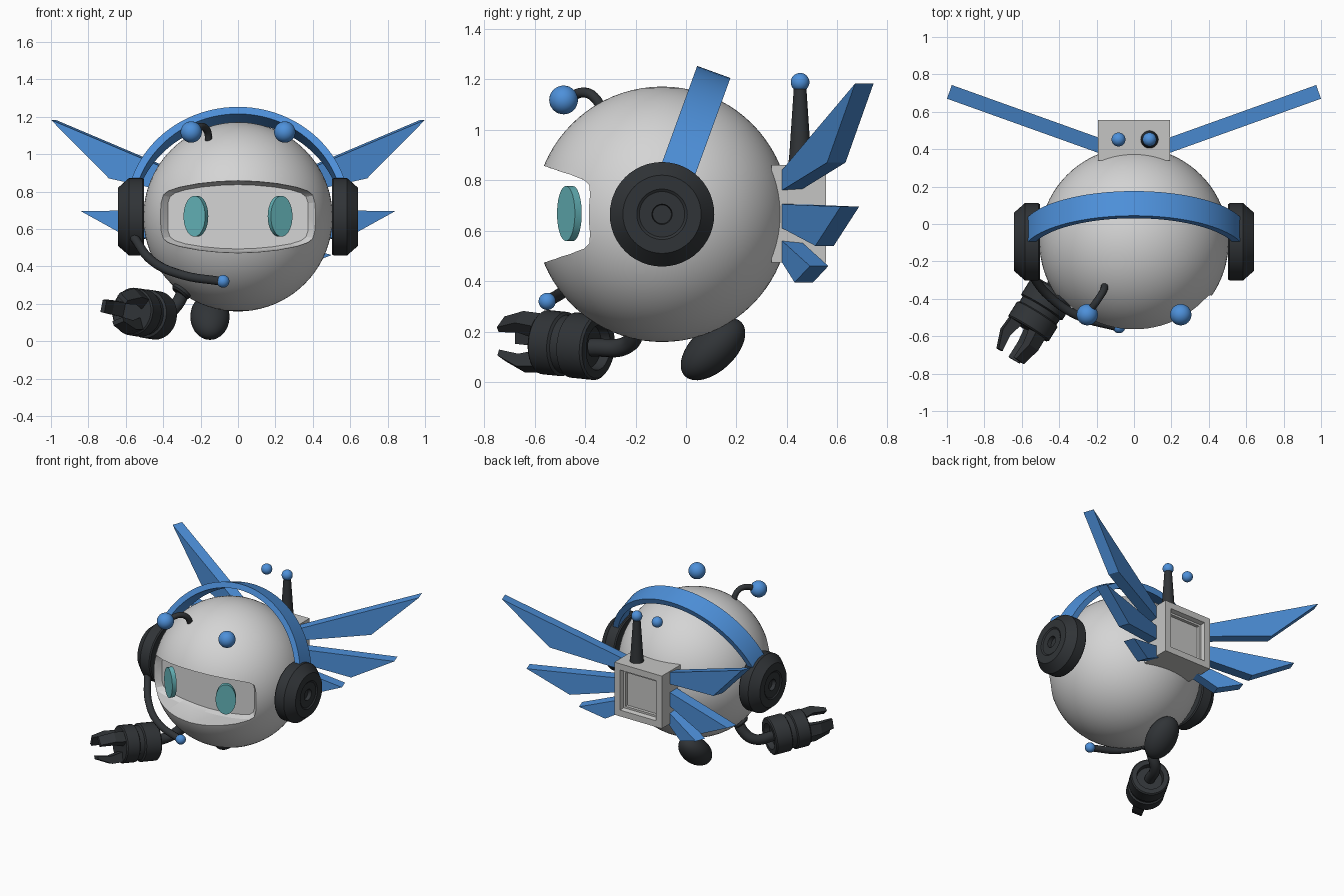
import bpy, bmesh
from math import sin, cos, pi, radians
from mathutils import Vector, Matrix

cube = bpy.data.objects.get("Cube")
if cube:
    bpy.data.objects.remove(cube, do_unlink=True)


def material(name, rgb):
    m = bpy.data.materials.new(name)
    m.use_nodes = True
    m.diffuse_color = (*rgb, 1)
    m.node_tree.nodes["Principled BSDF"].inputs["Base Color"].default_value = (*rgb, 1)
    return m


WHITE = material("shell white", (0.66, 0.66, 0.66))
GREY = material("pack grey", (0.56, 0.56, 0.55))
BLUE = material("bright blue", (0.075, 0.28, 0.70))
DARK = material("charcoal", (0.03, 0.034, 0.038))
TEAL = material("eye teal", (0.13, 0.46, 0.49))

HEAD = Vector((0, -0.095, 0.665))
RADIUS = 0.506


def activate(ob):
    bpy.ops.object.select_all(action='DESELECT')
    ob.select_set(True)
    bpy.context.view_layer.objects.active = ob


def finish(name, bm, mat, smooth=True):
    bmesh.ops.recalc_face_normals(bm, faces=bm.faces)
    me = bpy.data.meshes.new(name)
    bm.to_mesh(me)
    bm.free()
    me.materials.append(mat)
    ob = bpy.data.objects.new(name, me)
    bpy.context.collection.objects.link(ob)
    if smooth:
        activate(ob)
        bpy.ops.object.shade_smooth_by_angle(angle=radians(35))
    return ob


def loft(name, rings, mat, smooth=True):
    """Skin a list of equal point rings and cap both ends."""
    bm = bmesh.new()
    vs = [[bm.verts.new(p) for p in ring] for ring in rings]
    n = len(rings[0])
    for a, b in zip(vs, vs[1:]):
        for i in range(n):
            j = (i + 1) % n
            bm.faces.new((a[i], a[j], b[j], b[i]))
    bm.faces.new(vs[0])
    bm.faces.new(vs[-1])
    return finish(name, bm, mat, smooth)


def lathe(name, profile, origin, axis, mat, seg=40):
    """Turn (radius, height) points around an axis."""
    q = Vector(axis).to_track_quat('Z', 'Y')
    rings = [[Vector(origin) + q @ Vector((r * cos(2 * pi * i / seg), r * sin(2 * pi * i / seg), h))
              for i in range(seg)] for r, h in profile]
    return loft(name, rings, mat)


def ball(name, center, size, mat, tilt=0, seg=32):
    bm = bmesh.new()
    m = Matrix.Translation(center) @ Matrix.Rotation(tilt, 4, 'X') @ Matrix.Diagonal((*size, 1))
    bmesh.ops.create_uvsphere(bm, u_segments=seg, v_segments=seg // 2, radius=1, matrix=m)
    return finish(name, bm, mat)


def tube(name, points, radius, mat):
    cu = bpy.data.curves.new(name, 'CURVE')
    cu.dimensions = '3D'
    cu.bevel_depth, cu.bevel_resolution, cu.use_fill_caps = radius, 4, True
    sp = cu.splines.new('BEZIER')
    sp.bezier_points.add(len(points) - 1)
    for bp, p in zip(sp.bezier_points, points):
        bp.co = p
        bp.handle_left_type = bp.handle_right_type = 'AUTO'
    cu.materials.append(mat)
    ob = bpy.data.objects.new(name, cu)
    bpy.context.collection.objects.link(ob)
    activate(ob)
    bpy.ops.object.convert(target='MESH')
    bpy.ops.object.shade_smooth_by_angle(angle=radians(35))


# Head sphere with the visor recess cut out
head = ball("head", HEAD, (RADIUS,) * 3, WHITE, seg=80)
quarter = [(1, 0), (1, 0.42), (0.97, 0.62), (0.9, 0.74), (0.75, 0.84), (0.5, 0.93), (0.25, 0.98), (0, 1)]
upper = quarter + [(-x, z) for x, z in quarter[-2::-1]]
outline = upper + [(-x, -z) for x, z in upper[1:-1]]
sections = [(-0.345, 0.375, 0.172), (-0.385, 0.415, 0.184), (-0.8, 0.44, 0.205)]
cutter = loft("visor_cutter", [[(x * w, y, HEAD.z + z * h) for x, z in outline]
                               for y, w, h in sections], WHITE, False)
cutter.hide_render = True
cut = head.modifiers.new("visor", 'BOOLEAN')
cut.operation, cut.solver, cut.object = 'DIFFERENCE', 'EXACT', cutter
activate(head)
bpy.ops.object.modifier_apply(modifier=cut.name)
bpy.data.objects.remove(cutter, do_unlink=True)
activate(head)
bpy.ops.object.shade_smooth_by_angle(angle=radians(35))

for side, s in (("left", 1), ("right", -1)):
    # Oval eye discs turned outward
    normal = Vector((s * 0.52, -0.85, 0))
    across = Vector((0.85, s * 0.52, 0))
    mid = Vector((s * 0.225, -0.462, 0.668))
    loft(side + "_eye", [[mid + normal * d + across * 0.068 * cos(t * pi / 18)
                          + Vector((0, 0, 0.109 * sin(t * pi / 18))) for t in range(36)]
                         for d in (-0.016, 0.016)], TEAL)
    # Chamfered ear cups with a dished centre
    lathe(side + "_ear_cup", [(0.2, 0), (0.207, 0.008), (0.207, 0.08), (0.155, 0.139), (0.1, 0.139),
                              (0.09, 0.132), (0.04, 0.132), (0.037, 0.105)],
          (s * 0.503, HEAD.y, HEAD.z), (s, 0, 0), DARK, 48)
    # Front feeler tips
    ball(side + "_feeler_tip", (s * 0.25, -0.485, 1.118), (0.057,) * 3, BLUE)
    ball(side + "_aerial_tip", (s * 0.083, 0.452, 1.188), (0.037,) * 3, BLUE)
    # Three slanted wing blades, given as (span, height) outlines
    blades = {"upper": [(0, 0.84), (0.81, 1.183), (0.5, 0.87), (0, 0.76)],
              "middle": [(0, 0.705), (0.65, 0.695), (0.37, 0.54), (0, 0.61)],
              "lower": [(0, 0.56), (0.31, 0.46), (0.14, 0.395), (0, 0.475)]}
    for level, shape in blades.items():
        front = [Vector((s * (0.19 + x), 0.38 + 0.358 * x, z)) for x, z in shape]
        back = [p + Vector((-s * 0.026, 0.073, 0)) for p in front]
        loft(f"{side}_{level}_wing", [front, back], BLUE, False)

# Headband arching over the head, leaning back
lean = Matrix.Translation(HEAD) @ Matrix.Rotation(radians(-20), 4, 'X')
loft("headband", [[lean @ Vector((r * cos(a), y, r * sin(a)))
                   for r, y in ((0.6, -0.07), (0.6, 0.07), (0.56, 0.07), (0.56, -0.07))]
                  for a in [pi * i / 48 for i in range(49)]], BLUE)

# Microphone boom
tube("microphone_boom", [(-0.56, -0.25, 0.56), (-0.46, -0.38, 0.43), (-0.3, -0.49, 0.355),
                         (-0.09, -0.55, 0.32)], 0.024, DARK)
ball("microphone_tip", (-0.08, -0.55, 0.32), (0.034,) * 3, BLUE)

# Feeler stalk and rear aerial
tube("feeler_stalk", [(-0.155, -0.325, 1.06), (-0.165, -0.36, 1.125), (-0.19, -0.4, 1.147),
                      (-0.24, -0.47, 1.125)], 0.02, DARK)
lathe("aerial", [(0.048, 0), (0.042, 0.06), (0.024, 0.33)], (0.083, 0.452, 0.85), (0, 0, 1), DARK)

# Backpack with a stepped recess in the rear face
bm = bmesh.new()
bmesh.ops.create_cube(bm, size=1, matrix=Matrix.Translation((0, 0.447, 0.667))
                      @ Matrix.Diagonal((0.385, 0.217, 0.386, 1)))
bm.faces.ensure_lookup_table()
rear = max(bm.faces, key=lambda f: f.calc_center_median().y)
for thickness, depth in ((0.065, 0), (0.012, -0.03), (0.02, 0), (0.002, -0.02)):
    bmesh.ops.inset_region(bm, faces=[rear], thickness=thickness, depth=depth)
finish("backpack", bm, GREY, False)

# Foot
ball("foot", (-0.15, 0.107, 0.131), (0.105, 0.088, 0.155), DARK, tilt=radians(-47))

# Arm
shoulder = Vector((-0.3, -0.2, 0.27))
lathe("shoulder_ring", [(0.055, -0.03), (0.055, 0.012), (0.045, 0.022)], shoulder, shoulder - HEAD, DARK)
tube("arm", [(-0.28, -0.19, 0.29), (-0.325, -0.2, 0.2), (-0.385, -0.24, 0.145),
             (-0.45, -0.375, 0.137)], 0.036, DARK)

# Banded hand with a hollow wrist
wrist = Vector((-0.432, -0.347, 0.137))
axis = Vector((-0.135, -0.216, 0.022)).normalized()
lathe("hand", [(0.085, 0.04), (0.09, 0), (0.122, 0), (0.13, 0.008), (0.13, 0.115), (0.117, 0.122),
               (0.117, 0.155), (0.128, 0.162), (0.128, 0.248), (0.12, 0.256)], wrist, axis, DARK, 32)

# Three hooked fingers round the palm
side_dir = axis.cross(Vector((0, 0, 1))).normalized() * -1
up_dir = side_dir.cross(axis).normalized()
if up_dir.z < 0:
    up_dir = -up_dir
hook = [(0.24, 0.045), (0.24, 0.115), (0.33, 0.122), (0.43, 0.085), (0.43, 0.06), (0.335, 0.07)]
for k in range(3):
    a = radians(50 + 120 * k)
    out = side_dir * cos(a) + up_dir * sin(a)
    wide = axis.cross(out)
    loft(f"finger_{k + 1}", [[wrist + axis * h + out * r + wide * w * (1.35 - h) for h, r in hook]
                             for w in (-0.036, 0.036)], DARK, False)
